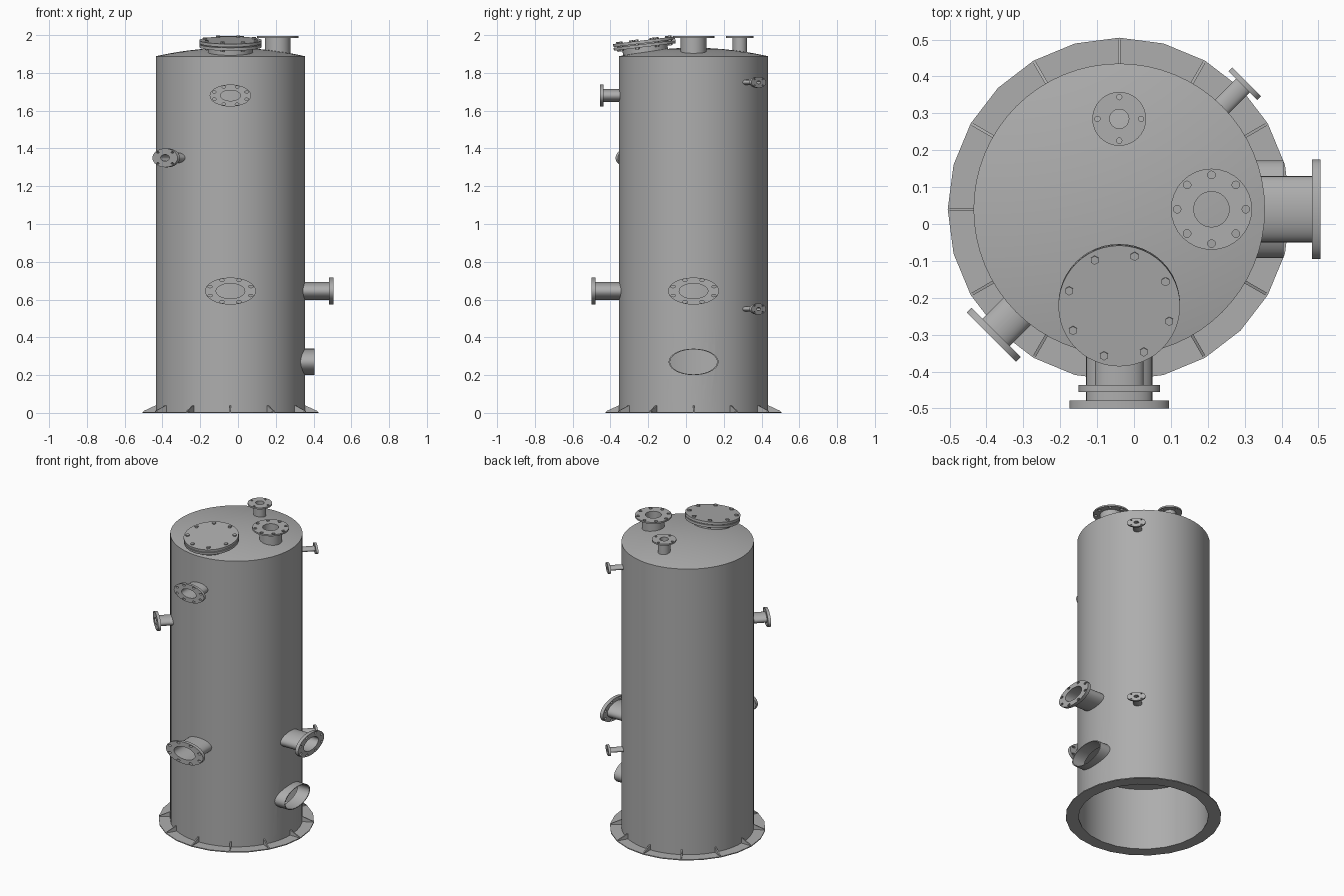
import bpy, bmesh
from math import sin, cos, pi, radians
from mathutils import Matrix, Vector

if "Cube" in bpy.data.objects:
    bpy.data.objects.remove(bpy.data.objects["Cube"])

AXIS = Vector((-0.04, 0.04, 0))   # vessel centre line
R = 0.395                         # vessel radius
SQUASH = 0.53                     # side fittings are flattened vertically

steel = bpy.data.materials.new("grey_steel")
steel.use_nodes = True
GREY = (0.42, 0.42, 0.42, 1)
steel.diffuse_color = GREY
steel.node_tree.nodes["Principled BSDF"].inputs["Base Color"].default_value = GREY


def finish(name, bm, matrix):
    bmesh.ops.remove_doubles(bm, verts=bm.verts, dist=1e-6)
    bmesh.ops.recalc_face_normals(bm, faces=bm.faces)
    bm.transform(matrix)
    mesh = bpy.data.meshes.new(name)
    bm.to_mesh(mesh)
    bm.free()
    mesh.materials.append(steel)
    obj = bpy.data.objects.new(name, mesh)
    bpy.context.collection.objects.link(obj)
    return obj


def smooth(obj):
    bpy.ops.object.select_all(action='DESELECT')
    obj.select_set(True)
    bpy.context.view_layer.objects.active = obj
    bpy.ops.object.shade_smooth_by_angle(angle=radians(30))


def lathe(name, profile, matrix, sides=48, closed=True):
    """Revolve (radius, height) points round local z."""
    bm = bmesh.new()
    verts = [bm.verts.new((r, 0, z)) for r, z in profile]
    pairs = list(zip(verts, verts[1:]))
    if closed:
        pairs.append((verts[-1], verts[0]))
    edges = [bm.edges.new(p) for p in pairs]
    bmesh.ops.spin(bm, geom=verts + edges, axis=(0, 0, 1), cent=(0, 0, 0),
                   angle=2 * pi, steps=sides, use_duplicate=False)
    return finish(name, bm, matrix)


def rods(name, spots, r, z0, z1, matrix, sides=12):
    """Parallel cylinders at (x, y) spots, in one mesh."""
    bm = bmesh.new()
    for x, y in spots:
        bmesh.ops.create_cone(bm, cap_ends=True, segments=sides, radius1=r, radius2=r,
                              depth=z1 - z0, matrix=Matrix.Translation((x, y, (z0 + z1) / 2)))
    return finish(name, bm, matrix)


def ring(count, r, start=0):
    return [(r * cos(start + 2 * pi * i / count), r * sin(start + 2 * pi * i / count))
            for i in range(count)]


def cut(obj, cutter):
    bpy.context.view_layer.objects.active = obj
    mod = obj.modifiers.new("holes", 'BOOLEAN')
    mod.object = cutter
    mod.solver = 'EXACT'
    bpy.ops.object.modifier_apply(modifier=mod.name)
    bpy.data.objects.remove(cutter)


def radial(degrees, z):
    """Local z points outward from the vessel, local y is flattened height."""
    a = radians(degrees)
    out, up = Vector((cos(a), sin(a), 0)), Vector((0, 0, 1))
    m = Matrix((up.cross(out), up * SQUASH, out)).transposed().to_4x4()
    return Matrix.Translation(AXIS + up * z) @ m


def nozzle(name, matrix, start, end, thick, bore, neck, flange, bolts, offset=0):
    """Flanged pipe stub with drilled bolt holes."""
    back = end - thick
    obj = lathe(name, [(bore, start), (bore, end), (flange, end), (flange, back),
                       (neck, back), (neck, start)], matrix, 32)
    circle = neck + (flange - neck) * 0.6
    holes = rods(name + "_cutter", ring(bolts, circle, offset), flange * 0.085 + 0.001,
                 back - 0.01, end + 0.01, matrix)
    cut(obj, holes)
    smooth(obj)


centre = Matrix.Translation(AXIS)

# Vessel body with a domed top and a bottom closed above the skirt
rise, top = 0.045, 1.888
dome = [(R * cos(t * pi / 16), top + rise * (1 - cos(t * pi / 16) ** 2)) for t in range(9)]
vessel = lathe("vessel", [(0, 0.41), (0.388, 0.41), (0.388, 0.48), (R, 0.48)] + dome,
               centre, 64, closed=False)
smooth(vessel)

# Open support skirt with an oval access hole
skirt = lathe("skirt", [(0.388, 0), (0.388, 0.48), (R, 0.48), (R, 0)], centre, 64)
cut(skirt, rods("access_cutter", [(0, 0)], 0.124, 0.2, 0.6, radial(0, 0.27), 48))
smooth(skirt)
access = lathe("access_sleeve", [(0.124, 0.36), (0.124, 0.445), (0.132, 0.445), (0.132, 0.36)],
               radial(0, 0.27), 48)
smooth(access)

# Base ring and its gussets
lathe("base_ring", [(0.388, 0), (0.388, 0.006), (0.465, 0.006), (0.465, 0)], centre, 24)
for i in range(12):
    bm = bmesh.new()
    face = bm.faces.new([bm.verts.new((x, -0.004, z)) for x, z in
                         ((R - 0.004, 0.005), (0.46, 0.005), (0.46, 0.01), (R - 0.004, 0.042))])
    extruded = bmesh.ops.extrude_face_region(bm, geom=[face])["geom"]
    bmesh.ops.translate(bm, vec=(0, 0.008, 0),
                        verts=[v for v in extruded if isinstance(v, bmesh.types.BMVert)])
    finish(f"gusset_{i + 1}", bm, centre @ Matrix.Rotation(i * pi / 6, 4, 'Z'))

# Side nozzles
eighth = pi / 8
nozzle("front_lower_nozzle", radial(-90, 0.645), 0.36, 0.54, 0.022, 0.076, 0.09, 0.135, 8, eighth)
nozzle("left_lower_nozzle", radial(0, 0.645), 0.36, 0.545, 0.022, 0.076, 0.09, 0.135, 8, eighth)
nozzle("front_upper_nozzle", radial(-90, 1.68), 0.37, 0.495, 0.018, 0.053, 0.066, 0.11, 8, eighth)
nozzle("corner_nozzle", radial(225, 1.35), 0.37, 0.49, 0.018, 0.033, 0.052, 0.094, 4, pi / 4)
for label, z in (("upper", 1.75), ("lower", 0.55)):
    nozzle(f"back_{label}_small_nozzle", radial(45, z), 0.37, 0.488, 0.014,
           0.015, 0.026, 0.055, 4, pi / 4)

# Top nozzles
nozzle("top_large_nozzle", Matrix.Translation((0.21, 0.04, 0)), 1.89, 1.996, 0.01,
       0.048, 0.068, 0.11, 8)
nozzle("top_small_nozzle", Matrix.Translation((-0.04, 0.285, 0)), 1.89, 1.996, 0.01,
       0.026, 0.038, 0.073, 4)

# Tilted manway with a bolted cover
tilt = Matrix.Translation((-0.04, -0.22, 1.955)) @ Matrix.Rotation(radians(7), 4, 'X')
parts = {
    "manway_neck": [(0, -0.06), (0.12, -0.06), (0.12, -0.01), (0, -0.01)],
    "manway_flange": [(0, -0.018), (0.165, -0.018), (0.165, -0.002), (0, -0.002)],
    "manway_gasket": [(0, -0.004), (0.125, -0.004), (0.125, 0.004), (0, 0.004)],
    "manway_cover": [(0, 0.002), (0.165, 0.002), (0.165, 0.018), (0, 0.018)],
}
for name, profile in parts.items():
    smooth(lathe(name, profile, tilt, closed=False))
rods("manway_bolts", ring(8, 0.142, radians(28)), 0.012, -0.026, 0.026, tilt, 6)
